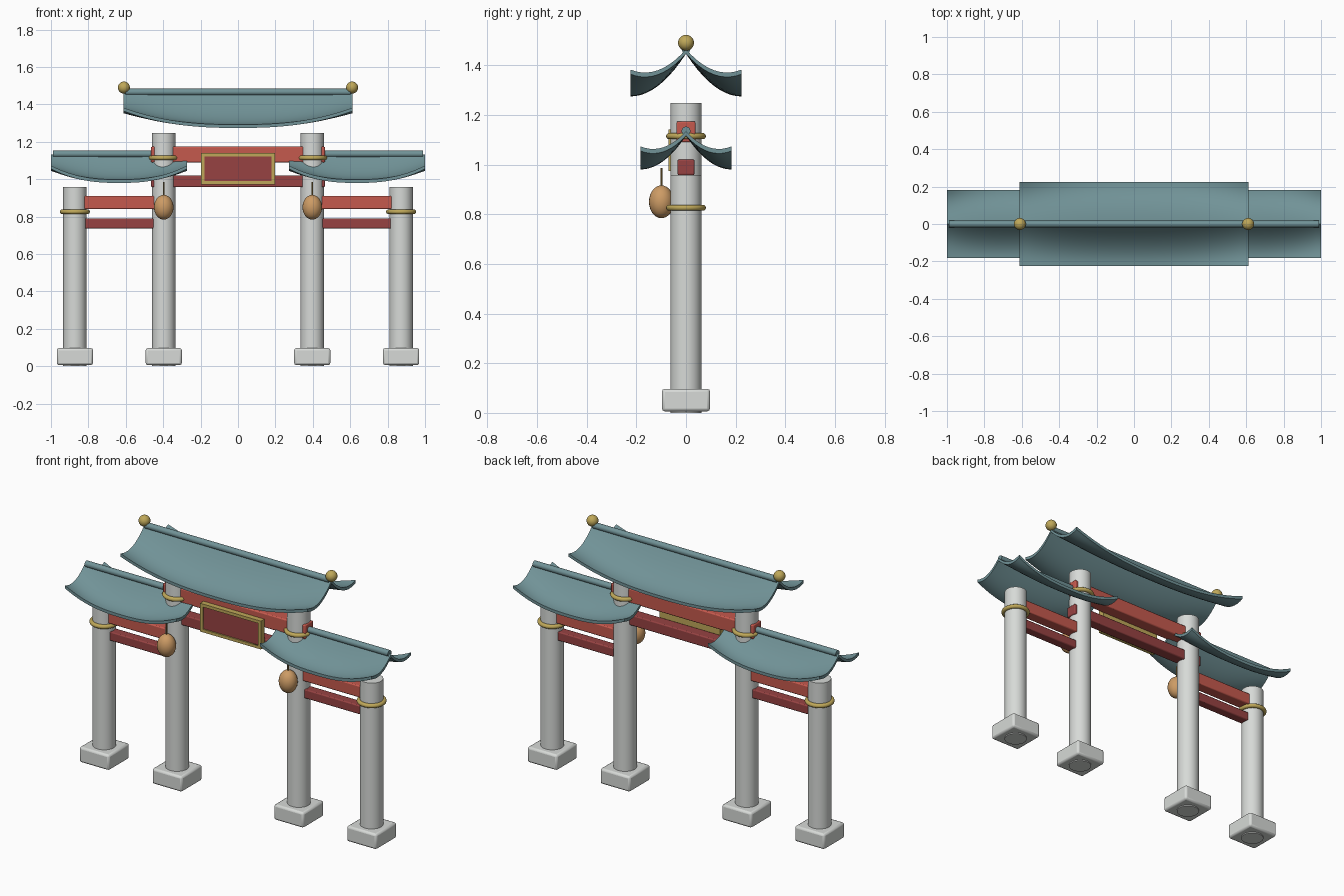
import bpy, bmesh
from math import radians
from mathutils import Matrix

cube = bpy.data.objects.get("Cube")
if cube:
    bpy.data.objects.remove(cube, do_unlink=True)


def material(name, rgb):
    m = bpy.data.materials.new(name)
    m.use_nodes = True
    m.diffuse_color = (*rgb, 1)
    m.node_tree.nodes["Principled BSDF"].inputs["Base Color"].default_value = (*rgb, 1)
    return m


STONE = material("pale stone", (0.68, 0.70, 0.68))
RED = material("red paint", (0.56, 0.10, 0.075))
DARK_RED = material("dark red paint", (0.31, 0.055, 0.055))
TEAL = material("teal tile", (0.165, 0.29, 0.31))
GOLD = material("gold", (0.52, 0.39, 0.10))
LANTERN = material("lantern orange", (0.61, 0.33, 0.13))
CORD = material("cord brown", (0.30, 0.19, 0.05))


def finish(name, bm, mat, bevel=0.0, smooth=True):
    bmesh.ops.recalc_face_normals(bm, faces=bm.faces)
    mesh = bpy.data.meshes.new(name)
    bm.to_mesh(mesh)
    bm.free()
    mesh.materials.append(mat)
    ob = bpy.data.objects.new(name, mesh)
    bpy.context.collection.objects.link(ob)
    if bevel:
        mod = ob.modifiers.new("Bevel", "BEVEL")
        mod.width, mod.segments = bevel, 2
    if smooth:
        bpy.ops.object.select_all(action="DESELECT")
        ob.select_set(True)
        bpy.context.view_layer.objects.active = ob
        bpy.ops.object.shade_smooth_by_angle(angle=radians(40))
    return ob


def box(name, lo, hi, mat, bevel=0.006):
    bm = bmesh.new()
    size = [b - a for a, b in zip(lo, hi)]
    mid = [(a + b) / 2 for a, b in zip(lo, hi)]
    bmesh.ops.create_cube(bm, size=1, matrix=Matrix.Translation(mid) @ Matrix.Diagonal((*size, 1)))
    return finish(name, bm, mat, bevel)


def rod(name, centre, radius, length, mat, turn=Matrix(), sides=32):
    bm = bmesh.new()
    bmesh.ops.create_cone(bm, cap_ends=True, segments=sides, radius1=radius, radius2=radius,
                          depth=length, matrix=Matrix.Translation(centre) @ turn)
    return finish(name, bm, mat)


def ball(name, centre, radii, mat):
    bm = bmesh.new()
    bmesh.ops.create_uvsphere(bm, u_segments=24, v_segments=16, radius=1,
                              matrix=Matrix.Translation(centre) @ Matrix.Diagonal((*radii, 1)))
    return finish(name, bm, mat)


def ring(name, x, z):
    bpy.ops.mesh.primitive_torus_add(location=(x, 0, z), major_radius=0.068, minor_radius=0.0125,
                                     major_segments=36, minor_segments=10)
    ob = bpy.context.object
    ob.name = name
    ob.data.materials.append(GOLD)
    bpy.ops.object.shade_smooth()


# Swept roof: concave slopes whose eaves curl up towards both ends
def roof(name, cx, half_x, half_y, ridge, drop, lift, thick=0.018, nx=28, ny=20):
    bm = bmesh.new()
    layers = []
    for down in (0, thick):
        grid = []
        for i in range(nx + 1):
            u = 2 * i / nx - 1
            row = []
            for j in range(ny + 1):
                v = 2 * j / ny - 1
                t = abs(v)
                z = ridge - drop * (1 - (1 - t) ** 2) + lift * t * abs(u) ** 2.5
                row.append(bm.verts.new((cx + u * half_x, v * half_y, z - down)))
            grid.append(row)
        layers.append(grid)
        for i in range(nx):
            for j in range(ny):
                bm.faces.new((grid[i][j], grid[i + 1][j], grid[i + 1][j + 1], grid[i][j + 1]))
    # Close the rim between the upper and lower skins
    top, low = layers
    for i in range(nx):
        for j in (0, ny):
            bm.faces.new((top[i][j], top[i + 1][j], low[i + 1][j], low[i][j]))
    for j in range(ny):
        for i in (0, nx):
            bm.faces.new((top[i][j], top[i][j + 1], low[i][j + 1], low[i][j]))
    finish(name, bm, TEAL)
    rod(name + "_ridge", (cx, 0, ridge + 0.002), 0.018, 2 * half_x - 0.02, TEAL,
        Matrix.Rotation(radians(90), 4, "Y"), 16)


INNER, OUTER, R = 0.397, 0.872, 0.0625

for side, s in (("left", 1), ("right", -1)):
    # Posts, plinths and gold bands
    for kind, x, top, band in (("inner", INNER, 1.248, 1.114), ("outer", OUTER, 0.957, 0.826)):
        x *= s
        tag = f"{side}_{kind}"
        rod(tag + "_post", (x, 0, top / 2), R, top, STONE)
        box(tag + "_plinth", (x - 0.097, -0.097, 0.006), (x + 0.097, 0.097, 0.097), STONE, 0.012)
        ring(tag + "_band", x, band)
    # Side beams
    x0, x1 = sorted((s * INNER, s * OUTER))
    box(side + "_upper_beam", (x0, -0.035, 0.84), (x1, 0.035, 0.91), RED)
    box(side + "_lower_beam", (x0, -0.028, 0.737), (x1, 0.028, 0.79), DARK_RED)
    # Side roof, ridge finial and hanging lantern
    roof(side + "_roof", s * 0.636, 0.363, 0.183, 1.133, 0.135, 0.075)
    ball(side + "_finial", (s * 0.61, 0, 1.49), (0.032,) * 3, GOLD)
    ball(side + "_lantern", (s * INNER, -0.099, 0.85), (0.052, 0.05, 0.066), LANTERN)
    rod(side + "_lantern_cord", (s * INNER, -0.099, 0.945), 0.004, 0.08, CORD, sides=8)

# Central beams and main roof
box("centre_upper_beam", (-0.465, -0.038, 1.09), (0.465, 0.038, 1.174), RED)
box("centre_lower_beam", (-0.465, -0.034, 0.957), (0.465, 0.034, 1.02), DARK_RED)
roof("main_roof", 0, 0.611, 0.224, 1.464, 0.172, 0.09)

# Sign board: gold frame with a recessed dark red panel
board = box("sign_board", (-0.198, -0.07, 0.973), (0.198, -0.034, 1.14), GOLD, 0)
board.data.materials.append(DARK_RED)
bm = bmesh.new()
bm.from_mesh(board.data)
front = min(bm.faces, key=lambda f: f.calc_center_median().y)
bmesh.ops.inset_region(bm, faces=[front], thickness=0.025)
moved = bmesh.ops.extrude_discrete_faces(bm, faces=[front])["faces"][0]
bmesh.ops.translate(bm, verts=moved.verts, vec=(0, 0.008, 0))
moved.material_index = 1
bm.to_mesh(board.data)
bm.free()
